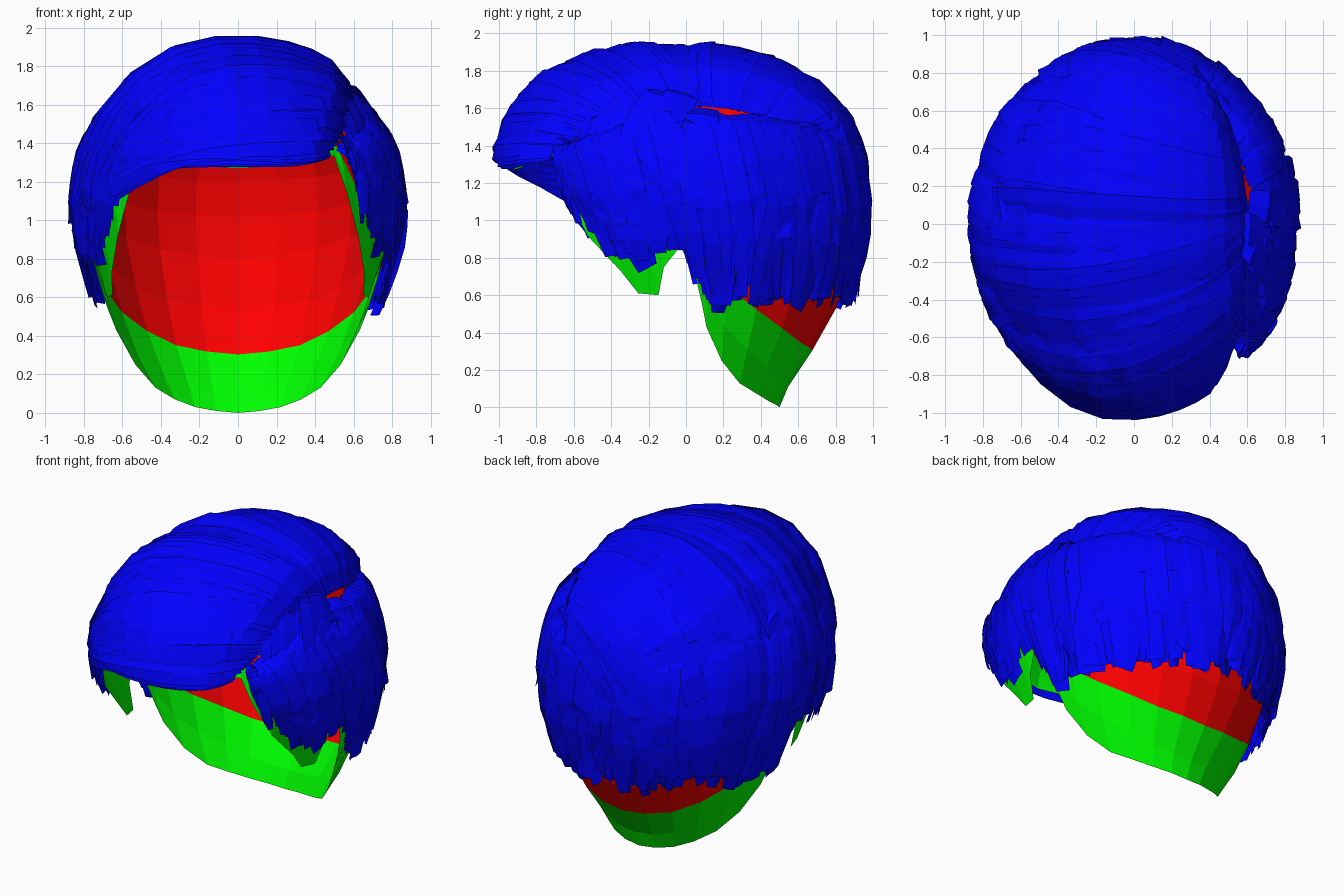
import bpy, bmesh, math, random
from mathutils import Vector

if "Cube" in bpy.data.objects:
    bpy.data.objects.remove(bpy.data.objects["Cube"])

random.seed(4)
MAXPHI = 150
# head rings from crown to nape: z, half width, front y, back y
RINGS = [(1.85, 0, 0, 0), (1.83, .2, -.25, .25), (1.77, .38, -.49, .46), (1.66, .54, -.69, .66),
         (1.5, .67, -.84, .8), (1.3, .76, -.92, .87), (1.1, .79, -.92, .9), (.9, .78, -.88, .9),
         (.6, .70, -.75, .84), (.34, .60, -.6, .70), (.12, .47, -.4, .55), (0, .40, -.3, .5)]
# scalp border: angle from the front, height
BORDER = [(0, 1.27), (16, 1.28), (32, 1.36), (42, 1.33), (46, 1.15), (53, .92), (63, .73), (68, .61),
          (76, .6), (80, .75), (87, .86), (91, .72), (93, .55), (95, .43), (103, .25), (116, .13),
          (132, .07), (148, .03), (164, .01), (180, 0)]
# lower limit of the side and back hair: angle, polar angle
HAIR_EDGE = [(0, 62), (44, 66), (50, 86), (62, 99), (72, 99), (88, 96), (94, 109), (110, 109), (180, 108)]
FRONT = Vector((-.2, -.68, .7)).normalized()


def lerp_table(table, x):
    for a, b in zip(table, table[1:]):
        if x <= b[0]:
            f = (x - a[0]) / (b[0] - a[0])
            return [p + (q - p) * f for p, q in zip(a[1:], b[1:])]
    return list(table[-1][1:])


def sph(theta, phi):
    a, b = math.radians(theta), math.radians(phi)
    return Vector((math.sin(b) * math.sin(a), -math.sin(b) * math.cos(a), math.cos(b)))


def head_point(v, d=0.0):
    """Map a unit direction onto the head, lifted outward by d."""
    v = v.normalized()
    t = math.degrees(math.acos(max(-1, min(1, v.z)))) / MAXPHI * (len(RINGS) - 1)
    i = min(int(t), len(RINGS) - 2)
    f = min(t - i, 1)
    z, w, yf, yb = [p + (q - p) * f for p, q in zip(RINGS[i], RINGS[i + 1])]
    s = math.hypot(v.x, v.y) or 1
    return Vector((w * v.x / s, (yf + yb) / 2 + (yb - yf) / 2 * v.y / s, z)) + v * d


def phi_at(z):
    return lerp_table([(-r[0], i * MAXPHI / (len(RINGS) - 1)) for i, r in enumerate(RINGS)], -z)[0]


def material(name, col):
    m = bpy.data.materials.new(name)
    m.diffuse_color = (*col, 1)
    m.use_nodes = True
    m.node_tree.nodes["Principled BSDF"].inputs["Base Color"].default_value = m.diffuse_color
    return m


def finish(name, bm, mats):
    me = bpy.data.meshes.new(name)
    bm.to_mesh(me)
    bm.free()
    for m in mats:
        me.materials.append(m)
    ob = bpy.data.objects.new(name, me)
    bpy.context.collection.objects.link(ob)


red = material("scalp_red", (1, 0, 0))
green = material("border_green", (0, 1, 0))
blue = material("hair_blue", (0, 0, 1))

# scalp cap with a coloured border band
bm = bmesh.new()
ROWS = 12
border = [(-a, z) for a, z in BORDER[:0:-1]][1:] + BORDER
crown = bm.verts.new(head_point(Vector((0, 0, 1))))
cols = [[crown] + [bm.verts.new(head_point(sph(a, phi_at(z) * r / ROWS))) for r in range(1, ROWS + 1)]
        for a, z in border]
for a, b in zip(cols, cols[1:] + cols[:1]):
    bm.faces.new((crown, a[1], b[1]))
    for r in range(1, ROWS):
        f = bm.faces.new((a[r], a[r + 1], b[r + 1], b[r]))
        f.material_index = 1 if r >= ROWS - 2 else 0
finish("scalp_cap", bm, [red, green])


def strand(bm, a, c, b, width, lift, tip, n=10, quiff=0):
    """Hair card along a curve of directions a-c-b; lift is the mid height, tip the end height."""
    tilt = random.uniform(-.018, .018)
    rows = []
    for i in range(n + 1):
        t = i / n
        p = (a * (1 - t) ** 2 + c * 2 * t * (1 - t) + b * t * t).normalized()
        tan = (c - a) * (1 - t) + (b - c) * t
        side = p.cross(tan).normalized()
        w = width * (.75 + .25 * min(1, t * 5)) * (1 - .45 * max(0, t - .7) / .3)
        d = lift * min(1, .25 + t * 5) if t < .6 else lift + (tip - lift) * (t - .6) / .4
        d += quiff * max(0, p.dot(FRONT)) ** 10
        rows.append([bm.verts.new(head_point(p + side * w * k, d + tilt * k - .006 * abs(k)))
                     for k in (-1, 0, 1)])
    for p, q in zip(rows, rows[1:]):
        for k in (0, 1):
            bm.faces.new((p[k], p[k + 1], q[k + 1], q[k]))


def jit(k):
    return random.uniform(-k, k)


# top hair swept from the parting over to the left: root, middle and end directions
SWEEP = [(0, 36, 64, 10, 74, -60, 70), (.25, 60, 51, 8, 50, -68, 88), (.5, 90, 45.5, 0, 14, -85, 92),
         (.75, 115, 48, 180, 20, -125, 102), (1, 148, 60, 180, 56, -160, 102)]
SWEEP = [(r[0], *sph(r[1], r[2]), *sph(r[3], r[4]), *sph(r[5], r[6])) for r in SWEEP]
bm = bmesh.new()
for i in range(180):
    k = lerp_table(SWEEP, i / 179)
    a, c, b = Vector(k[:3]), Vector(k[3:6]), Vector(k[6:])
    b += Vector((jit(.08), jit(.08), jit(.08)))
    strand(bm, a, c, b, random.uniform(.06, .1), random.uniform(.06, .11), random.uniform(.03, .08), 12, .06)
finish("swept_top_hair", bm, [blue])

# side and back hair, falling from the parting (right) or from under the top hair (left)
PARTING = [(0, 66), (40, 64), (60, 54), (90, 50), (115, 49), (140, 53), (180, 58)]
for name, sgn in (("right_side_hair", 1), ("left_side_hair", -1)):
    bm = bmesh.new()
    for i in range(110):
        th = 47 + 134 * i / 109
        root = max(47, th - 14 * (1 - (th - 47) / 134))
        end = lerp_table(HAIR_EDGE, min(th, 180))[0] - 3 + jit(5)
        top = lerp_table(PARTING, root)[0] + 1
        a, c, b = sph(sgn * root, top), sph(sgn * (th - 2), (top + end) / 2 - 3), sph(sgn * th, end)
        w = random.uniform(.05, .09) if th > 56 else .04
        strand(bm, a, c, b, w, random.uniform(.05, .1), random.uniform(.02, .07))
    finish(name, bm, [blue])

# short layered locks on the lower sides and back
bm = bmesh.new()
for i in range(130):
    th = random.uniform(58, 180) * random.choice((-1, 1))
    end = lerp_table(HAIR_EDGE, abs(th))[0] + jit(4) - random.choice((0, 0, 12, 24))
    a, c, b = sph(th + jit(12), end - 34), sph(th + jit(6), end - 16), sph(th, end)
    strand(bm, a, c, b, random.uniform(.06, .12), random.uniform(.05, .09), random.uniform(.04, .095), 6)
finish("layered_locks", bm, [blue])
